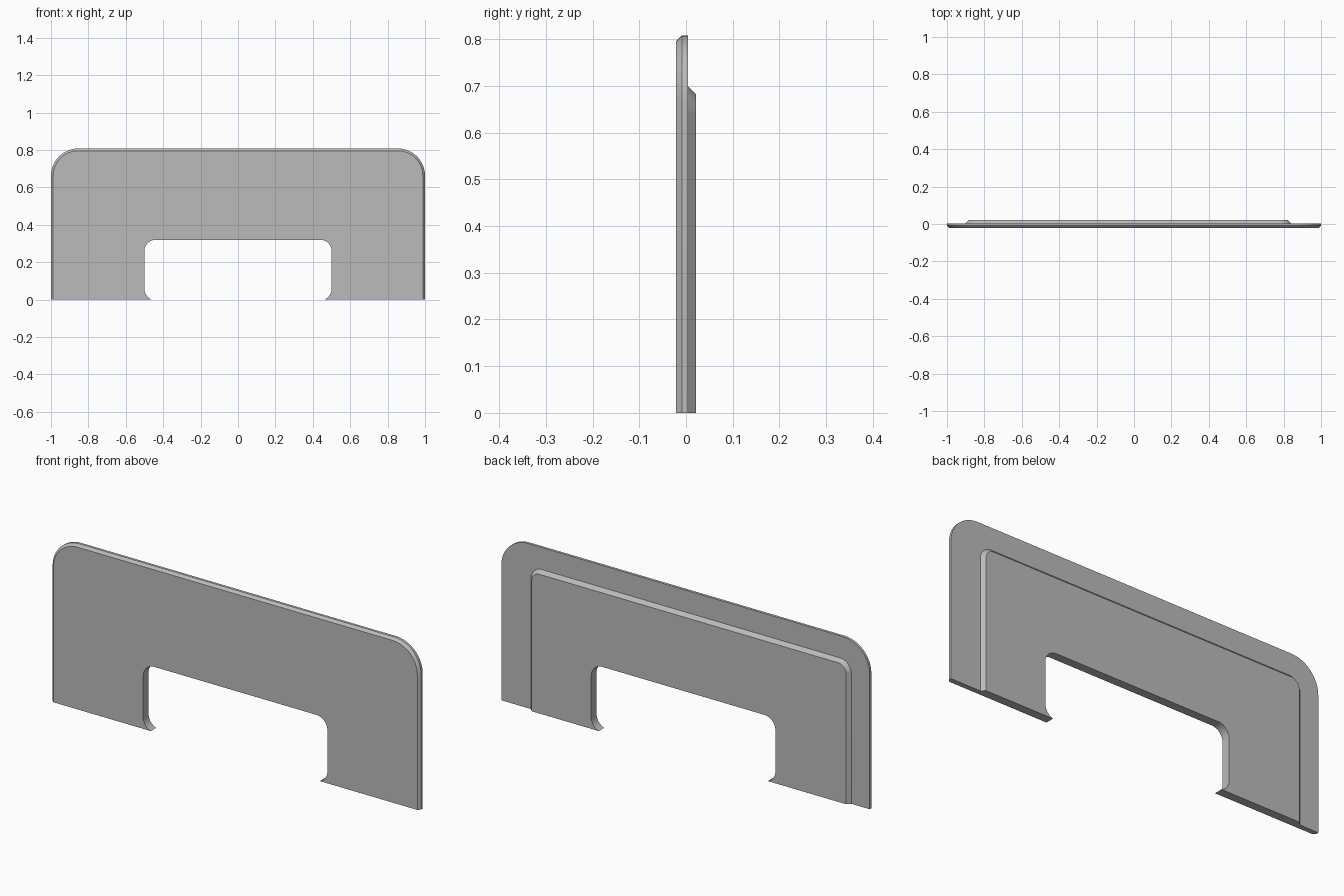
import bpy, bmesh, math

cube = bpy.data.objects.get("Cube")
if cube:
    bpy.data.objects.remove(cube)

grey = bpy.data.materials.new("plain grey")
grey.use_nodes = True
colour = (0.5, 0.5, 0.5, 1)
grey.diffuse_color = colour
grey.node_tree.nodes["Principled BSDF"].inputs["Base Color"].default_value = colour

SEGMENTS = 12


def arc(cx, cz, r, start, end):
    """Points on an arc, angles in degrees."""
    angles = [math.radians(start + (end - start) * i / SEGMENTS) for i in range(SEGMENTS + 1)]
    return [(cx + r * math.cos(a), cz + r * math.sin(a)) for a in angles]


def notch():
    """Rounded opening from the right tip over to the left tip."""
    half, top, low, r = 0.5, 0.32, -0.003, 0.06
    cx, cz = half - r, low + r
    tip = math.degrees(math.asin(-cz / r))
    right = arc(cx, cz, r, tip, 0) + arc(cx, top - r, r, 0, 90)
    return right + [(-x, z) for x, z in reversed(right)]


def outline(x0, x1, top, r, inset, foot):
    """Arch outline; foot holds the two bottom points where the raised panel ends."""
    x0, x1, top, r = x0 + inset, x1 - inset, top - inset, r - inset
    outer = arc(x0 + r, top - r, r, 180, 90) + arc(x1 - r, top - r, r, 90, 0)
    return [(x0, 0)] + outer + [(x1, 0), (foot[1], 0)] + notch() + [(foot[0], 0)]


# Outlines from the bevelled front, over the plate, to the raised back panel
plate = (-1, 1, 0.808, 0.145)
raised = (-0.9, 0.84, 0.70, 0.06)
bevel, slope = 0.012, 0.017
foot = raised[:2]
levels = [
    (-0.021, outline(*plate, bevel, foot)),
    (-0.009, outline(*plate, 0, foot)),
    (0.004, outline(*plate, 0, foot)),
    (0.004, outline(*raised, 0, foot)),
    (0.021, outline(*raised, slope, (foot[0] + slope, foot[1] - slope))),
]

bm = bmesh.new()
shared = {}


def vert(x, y, z):
    key = (round(x, 5), round(y, 5), round(z, 5))
    if key not in shared:
        shared[key] = bm.verts.new(key)
    return shared[key]


def face(verts):
    """Make a face, dropping repeated corners."""
    unique = list(dict.fromkeys(verts))
    if len(unique) > 2:
        bm.faces.new(unique)


rings = [[vert(x, y, z) for x, z in points] for y, points in levels]
for a, b in zip(rings, rings[1:]):
    for i in range(len(a)):
        j = (i + 1) % len(a)
        face([a[i], a[j], b[j], b[i]])
face(reversed(rings[0]))
face(rings[-1])
bmesh.ops.recalc_face_normals(bm, faces=bm.faces)

mesh = bpy.data.meshes.new("arched_panel")
bm.to_mesh(mesh)
bm.free()
mesh.materials.append(grey)
panel = bpy.data.objects.new("arched_panel", mesh)
bpy.context.collection.objects.link(panel)

# Smooth corners, sharp bevels
bpy.ops.object.select_all(action="DESELECT")
panel.select_set(True)
bpy.context.view_layer.objects.active = panel
bpy.ops.object.shade_smooth_by_angle(angle=math.radians(30))
